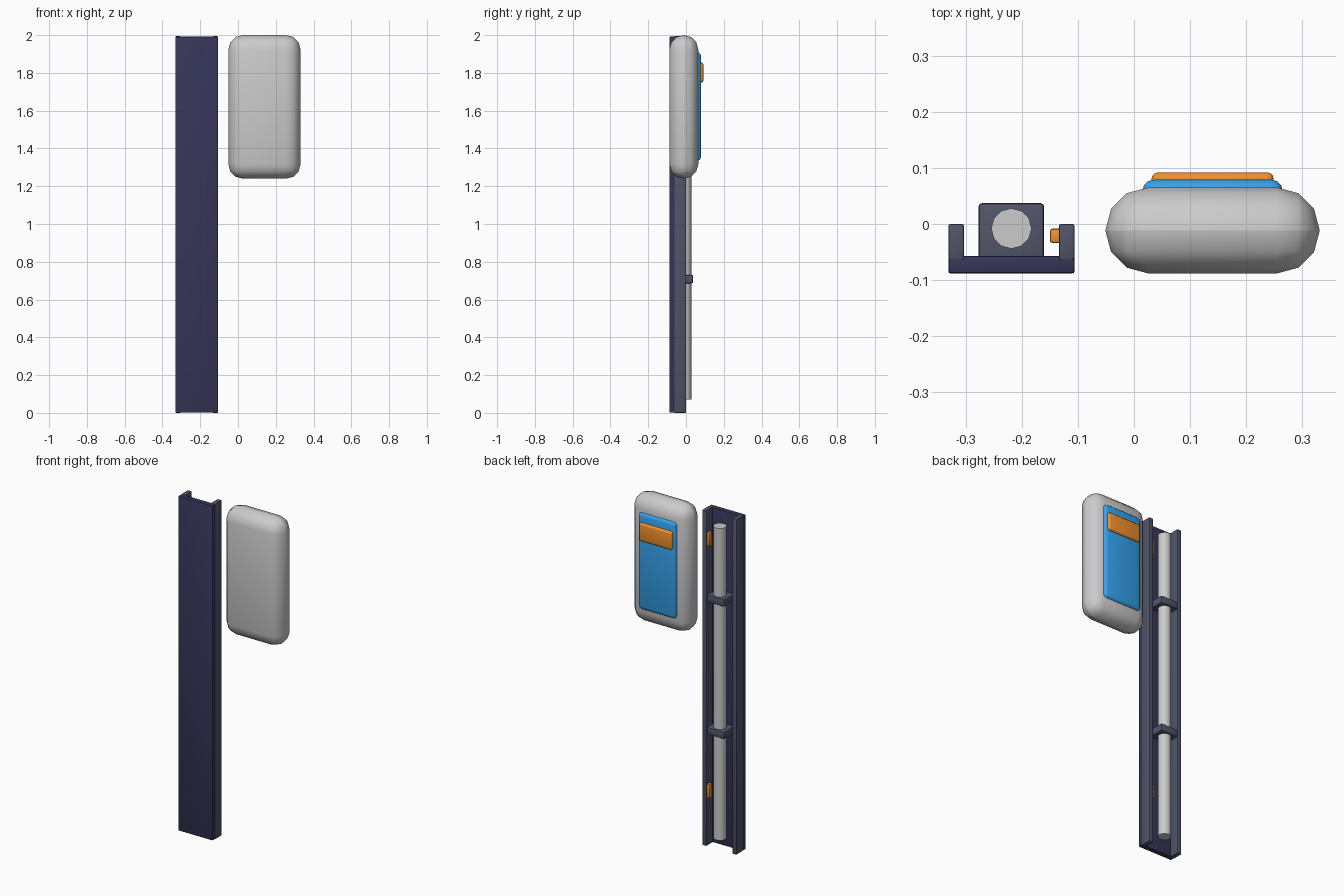
import bpy, math

if "Cube" in bpy.data.objects:
    bpy.data.objects.remove(bpy.data.objects["Cube"])


def material(name, rgb):
    m = bpy.data.materials.new(name)
    m.diffuse_color = (*rgb, 1)
    m.use_nodes = True
    m.node_tree.nodes["Principled BSDF"].inputs["Base Color"].default_value = m.diffuse_color
    return m


NAVY = material("navy", (0.036, 0.036, 0.10))
SLATE = material("slate", (0.08, 0.09, 0.14))
BLUE = material("blue", (0.035, 0.36, 0.85))
ORANGE = material("orange", (0.88, 0.28, 0.025))


def finish(ob, name, mat, bevel=0, segments=2):
    ob.name = name
    if mat:
        ob.data.materials.append(mat)
    if bevel:
        mod = ob.modifiers.new("Bevel", "BEVEL")
        mod.width, mod.segments = bevel, segments
        mod.limit_method = 'ANGLE'
        bpy.ops.object.modifier_apply(modifier=mod.name)
    bpy.ops.object.shade_smooth_by_angle(angle=math.radians(35))
    return ob


def box(name, x, y, z, mat=None, bevel=0.004, segments=2):
    """Bevelled box from its (min, max) range on each axis."""
    rng = (x, y, z)
    bpy.ops.mesh.primitive_cube_add(size=1, location=[(a + b) / 2 for a, b in rng])
    ob = bpy.context.object
    ob.scale = [b - a for a, b in rng]
    bpy.ops.object.transform_apply(location=False, rotation=False, scale=True)
    return finish(ob, name, mat, bevel, segments)


# Channel: front plate with a flange on each side
TOP = 1.994
box("channel_plate", (-0.331, -0.106), (-0.088, -0.057), (0.002, TOP - 0.002), NAVY)
for side, x0 in (("left", -0.331), ("right", -0.134)):
    box(f"channel_flange_{side}", (x0, x0 + 0.028), (-0.064, 0.0), (0, TOP), SLATE)

# Rod running along the channel
ROD_BOTTOM, ROD_TOP = 0.07, 1.925
bpy.ops.mesh.primitive_cylinder_add(
    vertices=12, radius=0.036, depth=ROD_TOP - ROD_BOTTOM,
    location=(-0.2185, -0.008, (ROD_BOTTOM + ROD_TOP) / 2))
finish(bpy.context.object, "rod", None)

# Clips holding the rod
for i, z in enumerate((0.708, 1.495)):
    box(f"rod_clip_{i + 1}", (-0.277, -0.160), (-0.087, 0.037),
        (z - 0.022, z + 0.022), SLATE, 0.006)

# Small buttons on the inside of the right flange
for i, z in enumerate((0.325, 1.822)):
    box(f"flange_button_{i + 1}", (-0.150, -0.125), (-0.034, -0.008),
        (z - 0.042, z + 0.042), ORANGE, 0.005)

# Rounded housing beside the channel
box("housing", (-0.051, 0.331), (-0.088, 0.065), (1.24, 2.0), None, 0.076, 3)

# Blue panel and orange bar on the back of the housing
box("back_panel", (0.015, 0.265), (0.02, 0.079), (1.335, 1.91), BLUE, 0.02, 3)
box("panel_bar", (0.031, 0.249), (0.055, 0.092), (1.748, 1.856), ORANGE, 0.012, 3)
